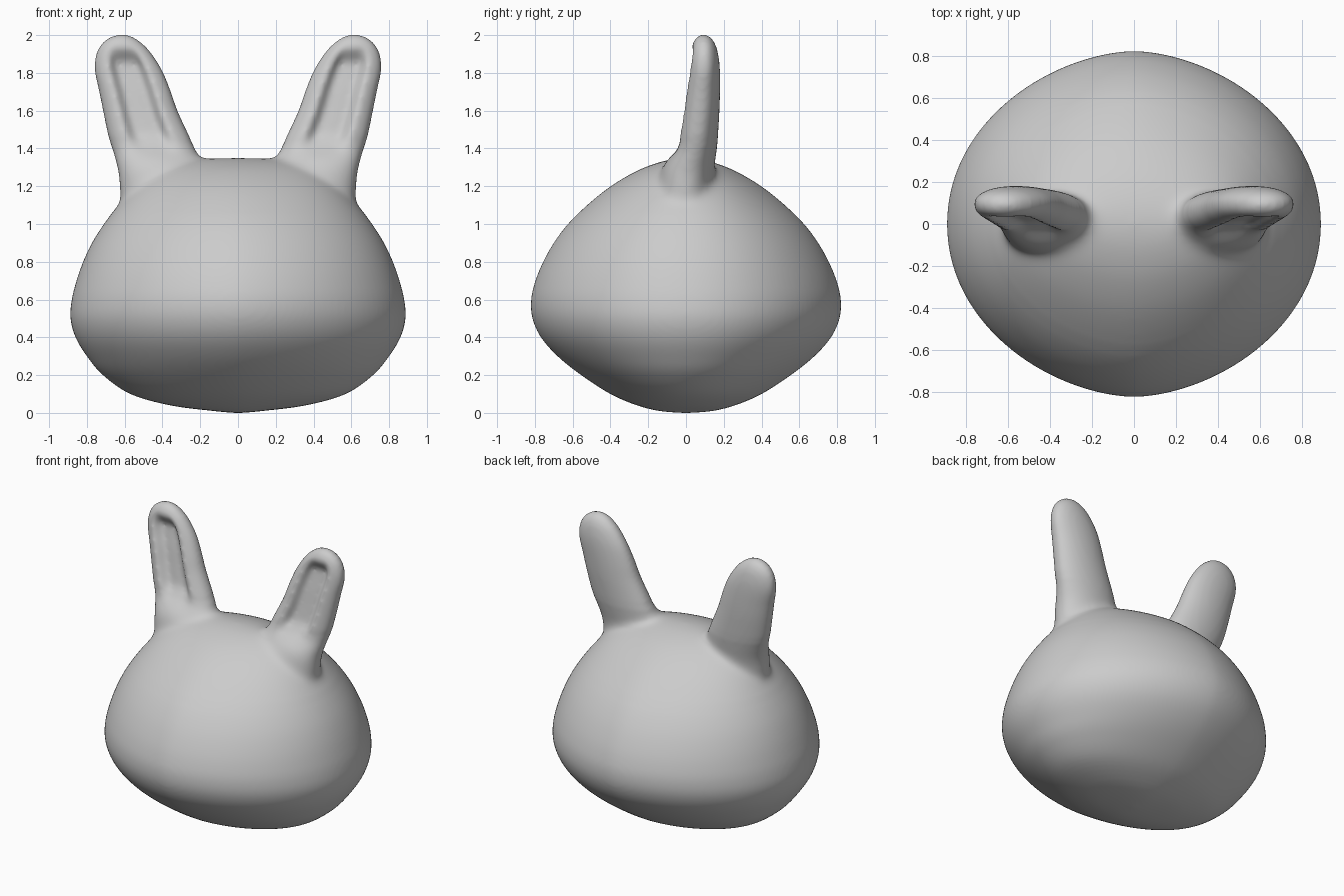
import bpy, bmesh, math

if "Cube" in bpy.data.objects:
    bpy.data.objects.remove(bpy.data.objects["Cube"])

SEG = 128


def dense(rows, steps=6):
    """Catmull-Rom refinement of a table of profile rows."""
    out = []
    for i in range(len(rows) - 1):
        p0, p1 = rows[max(i - 1, 0)], rows[i]
        p2, p3 = rows[i + 1], rows[min(i + 2, len(rows) - 1)]
        for s in range(steps):
            t = s / steps
            out.append([0.5 * (2 * b + (c - a) * t + (2 * a - 5 * b + 4 * c - d) * t * t
                               + (3 * b - a - 3 * c + d) * t ** 3)
                        for a, b, c, d in zip(p0, p1, p2, p3)])
    return out + [list(rows[-1])]


def spow(v, e):
    return math.copysign(abs(v) ** e, v)


def ramp(a, b, v):
    t = min(max((v - a) / (b - a), 0), 1)
    return t * t * (3 - 2 * t)


def loft(bm, rings):
    loops = [[bm.verts.new(p) for p in ring] for ring in rings]
    faces = [bm.faces.new(loops[0][::-1]), bm.faces.new(loops[-1])]
    for lo, hi in zip(loops, loops[1:]):
        for i in range(SEG):
            j = (i + 1) % SEG
            faces.append(bm.faces.new((lo[i], lo[j], hi[j], hi[i])))
    bmesh.ops.recalc_face_normals(bm, faces=faces)


# Head profile: height, half width, half depth
head = [(0, .02, .02), (.01, .13, .14), (.04, .36, .26), (.10, .57, .40), (.20, .715, .555),
        (.30, .80, .68), (.40, .86, .768), (.50, .887, .813), (.60, .88, .82),
        (.70, .855, .797), (.80, .82, .756), (.90, .773, .70), (1.0, .71, .625),
        (1.1, .635, .525), (1.2, .54, .40), (1.28, .43, .265), (1.325, .32, .15),
        (1.345, .19, .065), (1.35, .03, .015)]

# Ear profile: height, outer x, inner x, front y, back y
ear = [(1.0, .60, .25, -.10, .10), (1.15, .625, .21, -.14, .125), (1.27, .635, .20, -.135, .145),
       (1.36, .66, .205, -.09, .16), (1.40, .67, .225, -.065, .165), (1.48, .69, .265, -.05, .17),
       (1.6, .715, .32, -.03, .177), (1.7, .735, .355, -.015, .18), (1.8, .757, .395, .003, .18),
       (1.87, .757, .435, .014, .175), (1.93, .738, .48, .027, .163), (1.97, .705, .525, .043, .145),
       (1.994, .665, .565, .064, .122), (2.004, .62, .605, .088, .096)]


def head_ring(z, a, b):
    pts = []
    for i in range(SEG):
        t = 2 * math.pi * i / SEG
        pts.append((a * spow(math.cos(t), 2 / 1.75), b * spow(math.sin(t), 2 / 2.05), z))
    return pts


def ear_ring(side, z, xo, xi, yf, yb):
    cx, hw = (xo + xi) / 2, (xo - xi) / 2
    cy = yf + (yb - yf) * 0.53
    hollow = 0.065 * ramp(1.32, 1.5, z) * (1 - ramp(1.84, 1.95, z))
    pts = []
    for i in range(SEG):
        t = 2 * math.pi * i / SEG
        u, s = math.cos(t), math.sin(t)
        if s >= 0:
            y = cy + (yb - cy) * s
        else:
            # Front of the ear with its scooped hollow
            y = cy - (cy - yf) * abs(s) ** 0.8 + hollow * (1 - ramp(.25, .62, abs(u)))
        pts.append((side * (cx + hw * u), y, z))
    return pts


bm = bmesh.new()
loft(bm, [head_ring(*r) for r in dense(head)])
for side in (-1, 1):
    loft(bm, [ear_ring(side, *r) for r in dense(ear)])
mesh = bpy.data.meshes.new("head_with_ears")
bm.to_mesh(mesh)
bm.free()
ob = bpy.data.objects.new("head_with_ears", mesh)
bpy.context.collection.objects.link(ob)
bpy.context.view_layer.objects.active = ob
ob.select_set(True)

# Fuse head and ears into one skin
rem = ob.modifiers.new("fuse", 'REMESH')
rem.mode = 'VOXEL'
rem.voxel_size = 0.0125
bpy.ops.object.modifier_apply(modifier="fuse")

# Soften the whole skin a little, and the ear roots more
bm = bmesh.new()
bm.from_mesh(ob.data)
bm.verts.ensure_lookup_table()
for low, high, count in ((1.0, 1.45, 15), (1.06, 1.4, 20), (-1, 3, 5)):
    verts = [v for v in bm.verts if low < v.co.z < high]
    for _ in range(count):
        bmesh.ops.smooth_vert(bm, verts=verts, factor=0.5,
                              use_axis_x=True, use_axis_y=True, use_axis_z=True)
for f in bm.faces:
    f.smooth = True
bm.to_mesh(ob.data)
bm.free()

mat = bpy.data.materials.new("light_grey")
mat.diffuse_color = (0.6, 0.6, 0.6, 1)
mat.use_nodes = True
mat.node_tree.nodes["Principled BSDF"].inputs["Base Color"].default_value = mat.diffuse_color
ob.data.materials.clear()
ob.data.materials.append(mat)
